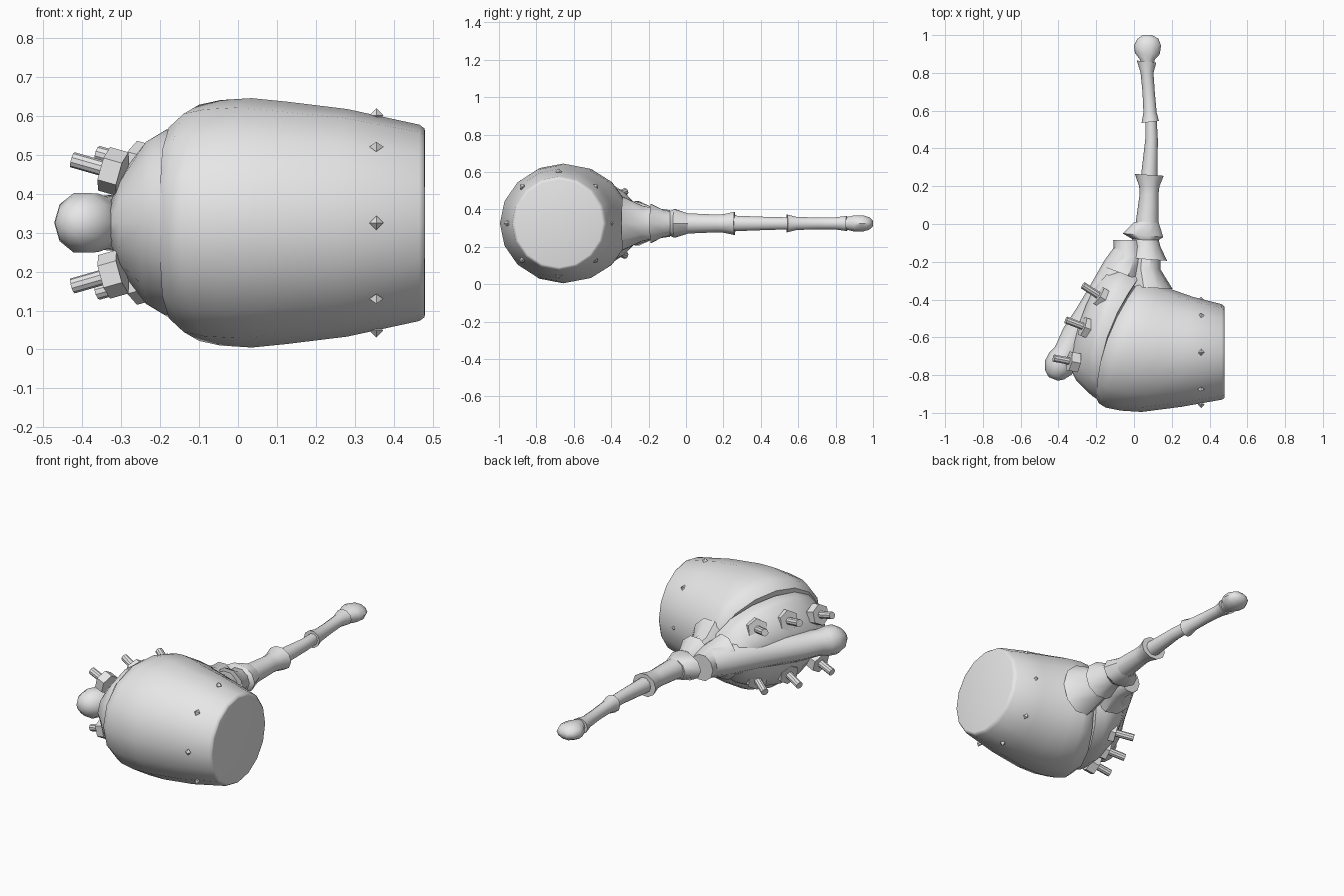
import bpy, bmesh, math
from mathutils import Vector

ZC = 0.325
grey = bpy.data.materials.new("light grey")
grey.diffuse_color = (0.8, 0.8, 0.8, 1)


def finish(name, bm, angle=35):
    bmesh.ops.recalc_face_normals(bm, faces=bm.faces)
    me = bpy.data.meshes.new(name)
    bm.to_mesh(me)
    bm.free()
    me.materials.append(grey)
    ob = bpy.data.objects.new(name, me)
    bpy.context.collection.objects.link(ob)
    bpy.ops.object.select_all(action='DESELECT')
    ob.select_set(True)
    bpy.context.view_layer.objects.active = ob
    bpy.ops.object.shade_smooth_by_angle(angle=math.radians(angle))
    return ob


def loft(name, rings, n=10, angle=40):
    """Each ring: (x1, y1, x2, y2, half height, bulge toward -x at top and bottom)."""
    bm = bmesh.new()
    loops = []
    for x1, y1, x2, y2, h, b in rings:
        p, q = Vector((x1, y1, ZC)), Vector((x2, y2, ZC))
        mid, half = (p + q) / 2, (q - p) / 2
        loop = []
        for i in range(n):
            a = 2 * math.pi * i / n
            c, s = math.cos(a), math.sin(a)
            loop.append(bm.verts.new(mid + half * c + Vector((-b * s * s, 0, h * s))))
        loops.append(loop)
    for l0, l1 in zip(loops, loops[1:]):
        for i in range(n):
            j = (i + 1) % n
            bm.faces.new((l0[i], l0[j], l1[j], l1[i]))
    bm.faces.new(loops[0])
    bm.faces.new(loops[-1])
    return finish(name, bm, angle)


def rod(name, centre, axis, r, length, sides):
    bm = bmesh.new()
    bmesh.ops.create_cone(bm, cap_ends=True, segments=sides, radius1=r, radius2=r, depth=length)
    ob = finish(name, bm)
    ob.rotation_euler = Vector(axis).to_track_quat('Z', 'Y').to_euler()
    ob.location = centre
    return ob


# Barrel-shaped hammer head, its left end slanted
loft("head_barrel", [
    (0.48, -0.915, 0.48, -0.445, 0.235, 0),
    (0.478, -0.922, 0.478, -0.438, 0.243, 0),
    (0.465, -0.93, 0.465, -0.425, 0.252, 0),
    (0.25, -0.968, 0.31, -0.385, 0.292, 0),
    (0.04, -0.995, 0.21, -0.35, 0.311, 0),
    (-0.07, -0.988, 0.14, -0.325, 0.32, 0),
    (-0.15, -0.972, 0.08, -0.30, 0.315, 0.01),
    (-0.185, -0.95, 0.045, -0.295, 0.303, 0.03),
    (-0.20, -0.92, 0.025, -0.305, 0.265, 0.055),
    (-0.185, -0.90, 0.03, -0.33, 0.22, 0.055)], 16, 45)

# Cap behind the head
loft("head_cap", [
    (-0.185, -0.935, 0.04, -0.265, 0.24, 0.07),
    (-0.215, -0.915, -0.01, -0.235, 0.24, 0.07),
    (-0.245, -0.89, -0.05, -0.225, 0.225, 0.06),
    (-0.305, -0.83, -0.115, -0.22, 0.15, 0.05),
    (-0.33, -0.78, -0.17, -0.27, 0.08, 0.04)], 16, 40)

# Ridge along the back of the cap, ending in a knuckle
spine = [(-0.02, -0.14, 0.08), (-0.08, -0.24, 0.09), (-0.16, -0.37, 0.085),
         (-0.24, -0.49, 0.078), (-0.31, -0.59, 0.075), (-0.355, -0.68, 0.07),
         (-0.38, -0.72, 0.079), (-0.40, -0.76, 0.08), (-0.42, -0.80, 0.055),
         (-0.428, -0.82, 0.025)]
rings = []
for i, (x, y, r) in enumerate(spine):
    a, b = spine[max(i - 1, 0)], spine[min(i + 1, len(spine) - 1)]
    d = Vector((b[0] - a[0], b[1] - a[1])).normalized()
    rings.append((x + d.y * r, y - d.x * r, x - d.y * r, y + d.x * r, r, 0))
loft("spine_ridge", rings, 10, 50)

# Overlapping collars joining handle, ridge and head
loft("head_collar", [
    (-0.01, -0.17, 0.14, -0.17, 0.085, 0), (-0.02, -0.23, 0.14, -0.24, 0.10, 0),
    (-0.03, -0.33, 0.205, -0.345, 0.15, 0)])
loft("ridge_collar", [
    (-0.11, -0.085, 0.03, -0.085, 0.075, 0), (-0.105, -0.18, 0.06, -0.17, 0.088, 0),
    (-0.165, -0.225, 0.04, -0.30, 0.125, 0)])
loft("lower_collar", [
    (-0.01, -0.06, 0.125, -0.06, 0.065, 0), (-0.01, -0.12, 0.14, -0.12, 0.075, 0),
    (-0.03, -0.18, 0.175, -0.195, 0.11, 0)])
loft("upper_collar", [
    (0.0, 0.01, 0.13, 0.01, 0.057, 0), (-0.06, -0.05, 0.155, -0.07, 0.08, 0),
    (0.0, -0.085, 0.13, -0.085, 0.07, 0)])

# Handle made of flared, bone-like segments
loft("lower_handle", [
    (0.0, -0.05, 0.13, -0.05, 0.06, 0), (0.015, 0.05, 0.13, 0.05, 0.055, 0),
    (0.03, 0.16, 0.13, 0.16, 0.05, 0), (0.027, 0.2, 0.135, 0.2, 0.052, 0),
    (0.005, 0.265, 0.157, 0.255, 0.065, 0)])
loft("middle_handle", [
    (0.035, 0.22, 0.125, 0.22, 0.045, 0), (0.04, 0.28, 0.125, 0.28, 0.043, 0),
    (0.06, 0.45, 0.126, 0.45, 0.036, 0), (0.06, 0.56, 0.12, 0.56, 0.034, 0)])
loft("upper_handle", [
    (0.04, 0.535, 0.132, 0.545, 0.05, 0), (0.05, 0.59, 0.12, 0.59, 0.037, 0),
    (0.045, 0.70, 0.11, 0.70, 0.033, 0), (0.035, 0.80, 0.103, 0.80, 0.034, 0),
    (0.015, 0.865, 0.118, 0.855, 0.043, 0)])
loft("handle_knob", [
    (0.04, 0.83, 0.10, 0.83, 0.032, 0), (0.032, 0.87, 0.11, 0.87, 0.038, 0),
    (0.005, 0.905, 0.137, 0.90, 0.046, 0), (0.0, 0.945, 0.143, 0.945, 0.046, 0),
    (0.018, 0.98, 0.13, 0.98, 0.035, 0), (0.045, 1.0, 0.095, 1.0, 0.015, 0)], 10, 50)

# Three bolts on each side of the ridge
bolts = [((-0.17, -0.39), (-0.10, 0.065), 0.14), ((-0.25, -0.55), (-0.11, 0.042), 0.148),
         ((-0.32, -0.73), (-0.105, 0.02), 0.132)]
for k, (pos, d, z) in enumerate(bolts):
    for side, s in (("top", 1), ("bottom", -1)):
        c = Vector((*pos, ZC + s * z))
        axis = Vector((*d, s * 0.03))
        u = axis.normalized()
        rod(f"nut_{side}_{k + 1}", c, axis, 0.058, 0.05, 6)
        rod(f"bolt_{side}_{k + 1}", c + axis * 0.5, axis, 0.02, axis.length, 10)

# Ring of diamond studs near the striking face
for i in range(8):
    a = i * math.pi / 4
    bm = bmesh.new()
    bmesh.ops.create_uvsphere(bm, u_segments=4, v_segments=2, radius=0.018)
    ob = finish(f"stud_{i + 1}", bm, 20)
    ob.rotation_euler = (a, 0, 0)
    ob.location = (0.355, -0.68 + 0.276 * math.cos(a), ZC + 0.276 * math.sin(a))
